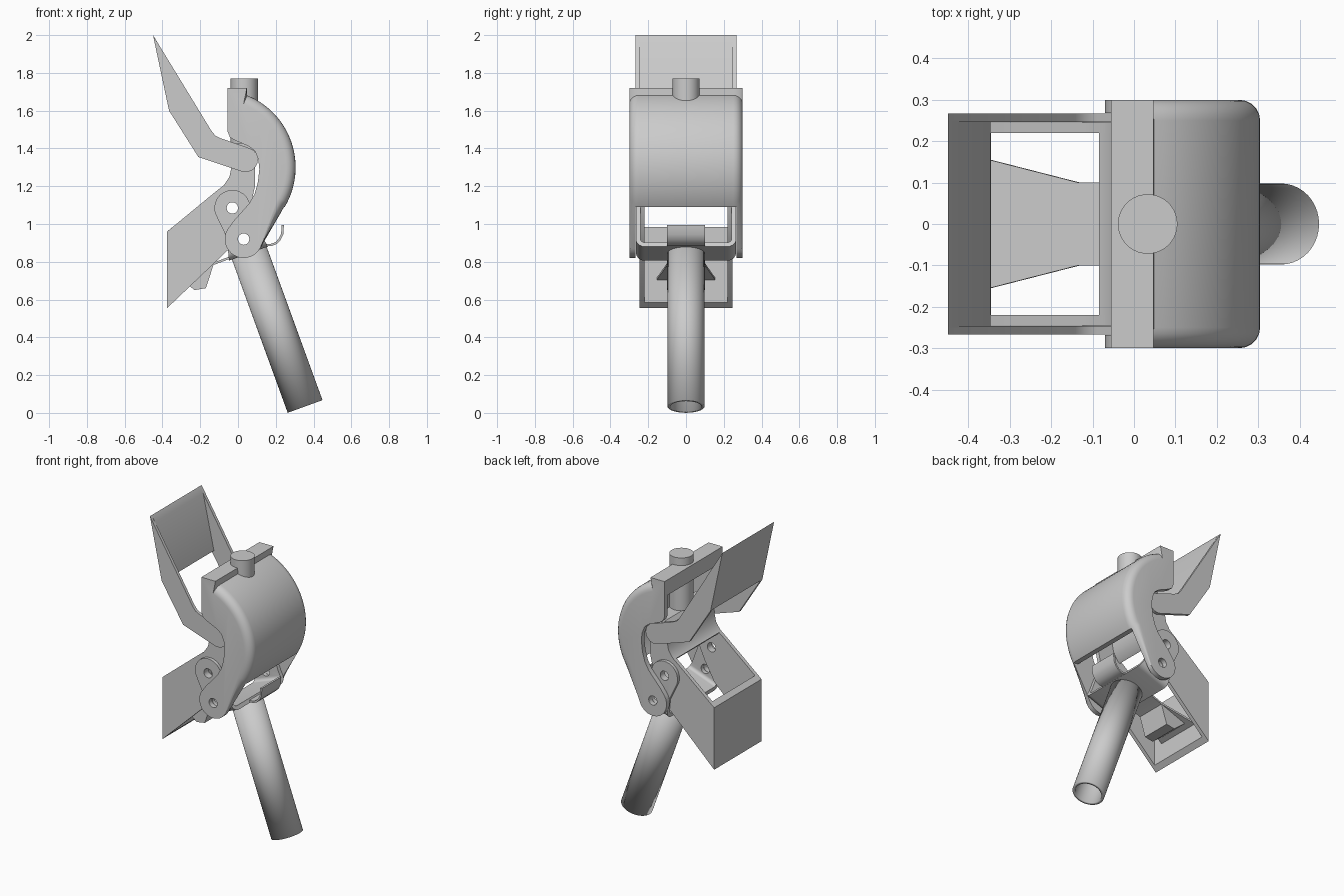
import bpy, bmesh
from math import sin, cos, radians, pi
from mathutils import Vector

if "Cube" in bpy.data.objects:
    bpy.data.objects.remove(bpy.data.objects["Cube"])

TILT = radians(20)
MOUNT = Vector((0.06, 0, 0.845))      # top of the handle
PIVOTS = [(-0.03, 1.085), (0.03, 0.92)]


def arc(cx, cz, r, a0, a1, n=12):
    return [(cx + r * cos(radians(a0 + (a1 - a0) * i / n)),
             cz + r * sin(radians(a0 + (a1 - a0) * i / n))) for i in range(n + 1)]


def loft(name, layers):
    """Solid through (y, [(x, z), ...]) outlines."""
    bm = bmesh.new()
    rings = [[bm.verts.new((x, y, z)) for x, z in pts] for y, pts in layers]
    for a, b in zip(rings, rings[1:]):
        for i in range(len(a)):
            j = (i + 1) % len(a)
            bm.faces.new((a[i], a[j], b[j], b[i]))
    bm.faces.new(rings[0])
    bm.faces.new(rings[-1])
    bmesh.ops.recalc_face_normals(bm, faces=bm.faces)
    me = bpy.data.meshes.new(name)
    bm.to_mesh(me)
    bm.free()
    ob = bpy.data.objects.new(name, me)
    bpy.context.collection.objects.link(ob)
    return ob


def prism(name, pts, y0, y1):
    return loft(name, [(y0, pts), (y1, pts)])


def activate(ob):
    bpy.ops.object.select_all(action='DESELECT')
    ob.select_set(True)
    bpy.context.view_layer.objects.active = ob


def boolean(ob, cutter, op='DIFFERENCE'):
    m = ob.modifiers.new("cut", 'BOOLEAN')
    m.operation, m.solver, m.object = op, 'EXACT', cutter
    activate(ob)
    bpy.ops.object.modifier_apply(modifier=m.name)
    bpy.data.objects.remove(cutter)


def drill(ob, pivots):
    for px, pz in pivots:
        boolean(ob, prism("drill", arc(px, pz, 0.03, 0, 345, 23), -0.5, 0.5))


def sheet(path, t):
    """Outline of a bent sheet of thickness t along an (x, z) path."""
    side = []
    for i, p in enumerate(path):
        a, b = path[max(i - 1, 0)], path[min(i + 1, len(path) - 1)]
        d = Vector((b[0] - a[0], b[1] - a[1])).normalized()
        side.append((p[0] - d.y * t, p[1] + d.x * t))
    return path + side[::-1]


# curved housing: crescent with rounded back edges, hollowed out
def housing_outline(inset):
    return ([(-0.055, 1.72), (0.047, 1.72)]
            + arc(-0.106, 1.3, 0.411 - inset, 68, -30, 28)
            + arc(0.03, 0.92, 0.1, -30, -210, 14)
            + [(-0.02, 1.02), (0.025, 1.07), (0.06, 1.11), (0.088, 1.16), (0.105, 1.22),
               (0.113, 1.29), (0.108, 1.34), (0.09, 1.385), (0.06, 1.41),
               (-0.02, 1.445), (-0.043, 1.46), (-0.055, 1.49)])


R = 0.05
half = [(0.3 - R + R * sin(a), R * (1 - cos(a))) for a in [pi / 2 * i / 5 for i in range(6)]]
layers = [(-y, housing_outline(s)) for y, s in half[::-1]] + [(y, housing_outline(s)) for y, s in half]
housing = loft("housing", layers)
hollow = ([(-0.3, 1.62)] + arc(-0.106, 1.3, 0.377, 58, -33, 26)
          + [(0.5, 1.065), (0.5, 0.5), (-0.3, 0.5)])
boolean(housing, prism("hollow", hollow, -0.268, 0.268))
drill(housing, PIVOTS[1:])

# upper jaw: two bent side arms and a blade between them
upper_arm = ([(-0.45, 2.0), (-0.365, 1.6), (-0.21, 1.355)]
             + arc(0.04, 1.34, 0.065, -110, 75, 12)
             + [(-0.09, 1.453), (-0.12, 1.468), (-0.142, 1.495)])
upper_blade = [(-0.45, 2.0), (-0.365, 1.6), (-0.347, 1.606), (-0.425, 1.96)]

# lower jaw: scoop sides, front plate and the bent sheet behind it
lower_side = [(-0.375, 0.96), (-0.375, 0.555), (-0.05, 0.865), (0.02, 0.99), (0.065, 1.09),
              (0.09, 1.2), (0.09, 1.4), (0.06, 1.425), (-0.01, 1.425), (-0.03, 1.4),
              (-0.033, 1.31), (-0.045, 1.25), (-0.075, 1.205), (-0.12, 1.17)]
lower_plate = [(-0.375, 0.96), (-0.375, 0.555), (-0.345, 0.584), (-0.345, 0.985)]
back_sheet = sheet([(0.08, 1.425), (-0.01, 1.425), (-0.03, 1.4), (-0.033, 1.31),
                    (-0.045, 1.25), (-0.075, 1.205), (-0.085, 1.197)], 0.02)
for s, side in ((-1, "front"), (1, "back")):
    prism("upper_jaw_arm_" + side, upper_arm, s * 0.247, s * 0.267)
    drill(prism("lower_jaw_side_" + side, lower_side, s * 0.22, s * 0.245), PIVOTS[:1])
prism("upper_jaw_blade", upper_blade, -0.25, 0.25)
prism("lower_jaw_plate", lower_plate, -0.222, 0.222)
prism("lower_jaw_sheet", back_sheet, -0.222, 0.222)

# U-shaped pivot bracket: link outline intersected with a tilted channel
link = (arc(-0.03, 1.085, 0.095, 20, 200, 16)
        + [(-0.06, 0.93), (-0.045, 0.78), (0.17, 0.86), (0.125, 0.94)])
bracket = prism("pivot_bracket", link, -0.266, 0.266)
outer = arc(-0.22, 0.046, 0.046, 180, 270, 6) + arc(0.22, 0.046, 0.046, 270, 360, 6)
inner = arc(-0.22, 0.046, 0.021, 180, 270, 6) + arc(0.22, 0.046, 0.021, 270, 360, 6)
channel_pts = ([(-0.266, 0.5)] + outer + [(0.266, 0.5), (0.241, 0.5)] + inner[::-1] + [(-0.241, 0.5)])
channel = prism("channel", channel_pts, -0.4, 0.4)
channel.rotation_euler = (0, 0, pi / 2)
activate(channel)
bpy.ops.object.transform_apply(location=False, rotation=True, scale=False)
channel.rotation_euler = (0, -TILT, 0)
channel.location = MOUNT
bpy.context.view_layer.update()
boolean(bracket, channel, 'INTERSECT')
drill(bracket, PIVOTS)

# hollow handle
bpy.ops.mesh.primitive_cylinder_add(vertices=40, radius=0.098, depth=0.863, end_fill_type='NOTHING')
handle = bpy.context.object
handle.name = "handle"
down = Vector((sin(TILT), 0, -cos(TILT)))
handle.location = MOUNT + down * 0.4315
handle.rotation_euler = (0, -TILT, 0)
wall = handle.modifiers.new("wall", 'SOLIDIFY')
wall.thickness, wall.offset = 0.017, -1

# adjusting pin through the crossbar
bpy.ops.mesh.primitive_cylinder_add(vertices=40, radius=0.072, depth=0.345, location=(0.033, 0, 1.5975))
bpy.context.object.name = "pin"

# trigger: bent strip with a hooked end, flared pad and wedge
strip = [(-0.13, 0.783), (0.13, 0.88), (0.18, 0.884), (0.205, 0.894), (0.225, 0.915),
         (0.24, 0.945), (0.243, 0.995)]
prism("trigger_strip", sheet(strip, 0.012), -0.1, 0.1)
pad = prism("trigger_pad", sheet([(-0.345, 0.703), (-0.13, 0.783)], 0.012), -0.1, 0.1)
for v in pad.data.vertices:
    if v.co.x < -0.3:
        v.co.y *= 1.55
prism("trigger_wedge", [(-0.13, 0.783), (-0.31, 0.716), (-0.23, 0.65), (-0.17, 0.66)], -0.1, 0.1)

# smooth curved faces, keep edges sharp
for ob in list(bpy.context.collection.objects):
    activate(ob)
    bpy.ops.object.shade_smooth_by_angle(angle=radians(28))
